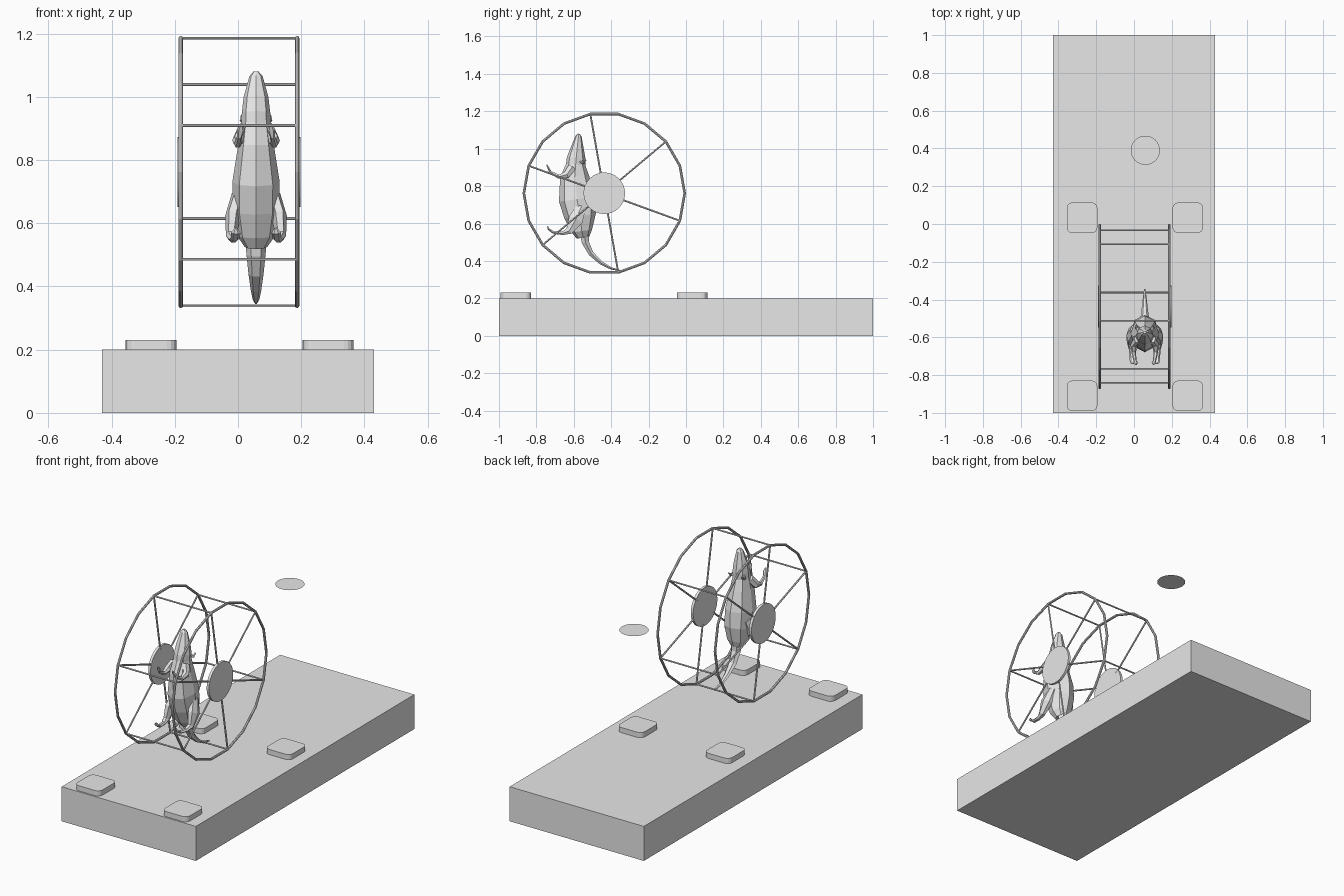
import bpy, bmesh, math
from mathutils import Vector

if "Cube" in bpy.data.objects:
    bpy.data.objects.remove(bpy.data.objects["Cube"])

grey = bpy.data.materials.new("plain grey")
grey.diffuse_color = (0.8, 0.8, 0.8, 1)
grey.use_nodes = True
grey.node_tree.nodes["Principled BSDF"].inputs["Base Color"].default_value = grey.diffuse_color


def finish(name, bm):
    bmesh.ops.recalc_face_normals(bm, faces=bm.faces)
    me = bpy.data.meshes.new(name)
    bm.to_mesh(me)
    bm.free()
    me.materials.append(grey)
    ob = bpy.data.objects.new(name, me)
    bpy.context.collection.objects.link(ob)
    return ob


def loft(bm, rings, closed=False):
    """Skin a list of equally sized point rings."""
    vs = [[bm.verts.new(p) for p in r] for r in rings]
    n = len(vs[0])
    for i in range(len(vs) if closed else len(vs) - 1):
        a, b = vs[i], vs[(i + 1) % len(vs)]
        for k in range(n):
            bm.faces.new((a[k], a[(k + 1) % n], b[(k + 1) % n], b[k]))
    if not closed:
        bm.faces.new(vs[0])
        bm.faces.new(vs[-1])


def limb(bm, stations, sides):
    """Tube along (point, half width x, half depth) stations lying near a yz plane."""
    pts = [Vector(s[0]) for s in stations]
    rings = []
    for i, (p, hx, hd) in enumerate(stations):
        t = (pts[min(i + 1, len(pts) - 1)] - pts[max(i - 1, 0)]).normalized()
        d = t.cross(Vector((1, 0, 0))).normalized()
        s = d.cross(t).normalized()
        rings.append([pts[i] + s * hx * math.cos(a) + d * hd * math.sin(a)
                      for a in (2 * math.pi * k / sides for k in range(sides))])
    loft(bm, rings)


def rod(bm, a, b, r, sides=6):
    a, b = Vector(a), Vector(b)
    t = (b - a).normalized()
    u = t.orthogonal().normalized()
    v = t.cross(u)
    loft(bm, [[p + (u * math.cos(k * math.tau / sides) + v * math.sin(k * math.tau / sides)) * r
               for k in range(sides)] for p in (a, b)])


def slab(name, outline, z0, z1):
    bm = bmesh.new()
    loft(bm, [[(x, y, z) for x, y in outline] for z in (z0, z1)])
    return finish(name, bm)


# Base block
slab("base", [(-.43, -1), (.43, -1), (.43, 1), (-.43, 1)], 0, .2)

# Rounded pads on the base
for cx in (-.275, .285):
    for cy in (-.91, .033):
        h, r = .081, .03
        pad = []
        for q, (sx, sy) in enumerate(((1, 1), (-1, 1), (-1, -1), (1, -1))):
            for k in range(5):
                a = math.pi / 2 * (q + k / 4)
                pad.append((cx + sx * (h - r) + r * math.cos(a),
                            cy + sy * (h - r) + r * math.sin(a)))
        slab("pad", pad, .2, .23)

# Floating flat disc
bm = bmesh.new()
bm.faces.new([bm.verts.new((.06 + .077 * math.cos(k * math.tau / 32),
                            .39 + .077 * math.sin(k * math.tau / 32), .974)) for k in range(32)])
finish("flat_disc", bm)

# Wheel: two rims, hubs and spokes joined by crossbars
CY, CZ, R = -.437, .762, .430
SIDES = (-.181, .187)
SPOKES = [math.radians(a) for a in range(-80, 280, 60)]


def on_wheel(x, a, r):
    return (x, CY + r * math.cos(a), CZ + r * math.sin(a))


for x in SIDES:
    bm = bmesh.new()
    loft(bm, [[on_wheel(x + .007 * math.cos(b), math.radians(20 * i), R + .007 * math.sin(b))
               for b in (k * math.tau / 8 for k in range(8))] for i in range(18)], closed=True)
    finish("wheel_rim", bm)

    bm = bmesh.new()
    hx = x + math.copysign(.003, x)
    loft(bm, [[on_wheel(hx + d, k * math.tau / 32, .111) for k in range(32)] for d in (-.0075, .0075)])
    finish("wheel_hub", bm)

    bm = bmesh.new()
    for a in SPOKES:
        rod(bm, on_wheel(x, a, .09), on_wheel(x, a, R), .005)
    finish("wheel_spokes", bm)

bm = bmesh.new()
for a in SPOKES:
    rod(bm, on_wheel(SIDES[0], a, R), on_wheel(SIDES[1], a, R), .0045)
finish("wheel_crossbars", bm)

# Rodent standing upright: (z, y, half width, half depth) from nose to rump
MX = .057
body = [(1.08, -.574, .008, .007), (1.065, -.575, .021, .017), (1.0, -.582, .039, .036),
        (.95, -.587, .045, .050), (.915, -.59, .046, .052), (.85, -.595, .056, .078),
        (.73, -.583, .075, .097), (.64, -.566, .074, .085), (.56, -.557, .060, .055),
        (.525, -.55, .036, .034)]
bm = bmesh.new()
limb(bm, [((MX, y, z), w, d) for z, y, w, d in body], 8)
finish("rodent_body", bm)

# Curved tail
tail = [(.56, -.545, .036, .03), (.50, -.538, .030, .022), (.44, -.508, .024, .016),
        (.39, -.455, .017, .011), (.36, -.40, .011, .007), (.347, -.345, .004, .003)]
bm = bmesh.new()
limb(bm, [((MX, y, z), w, d) for z, y, w, d in tail], 6)
finish("rodent_tail", bm)

# Paired limbs and ears: (sideways offset, y, z, half width, half depth)
pairs = {
    "arm": [(.040, -.61, .90, .018, .025), (.058, -.64, .86, .018, .022),
            (.058, -.68, .85, .012, .012), (.052, -.725, .875, .008, .008),
            (.048, -.735, .895, .013, .006), (.046, -.745, .915, .004, .003)],
    "leg": [(.055, -.56, .69, .022, .03), (.074, -.59, .62, .024, .045),
            (.078, -.625, .56, .017, .022), (.072, -.66, .548, .013, .011),
            (.066, -.71, .553, .014, .008), (.064, -.735, .57, .015, .006),
            (.063, -.74, .585, .004, .003)],
    "ear": [(.030, -.565, .93, .010, .006), (.040, -.55, .925, .013, .007),
            (.045, -.535, .94, .004, .003)],
}
for part, st in pairs.items():
    for s, side in ((-1, "left"), (1, "right")):
        bm = bmesh.new()
        limb(bm, [((MX + s * o, y, z), w, d) for o, y, z, w, d in st], 6)
        finish("rodent_%s_%s" % (part, side), bm)
